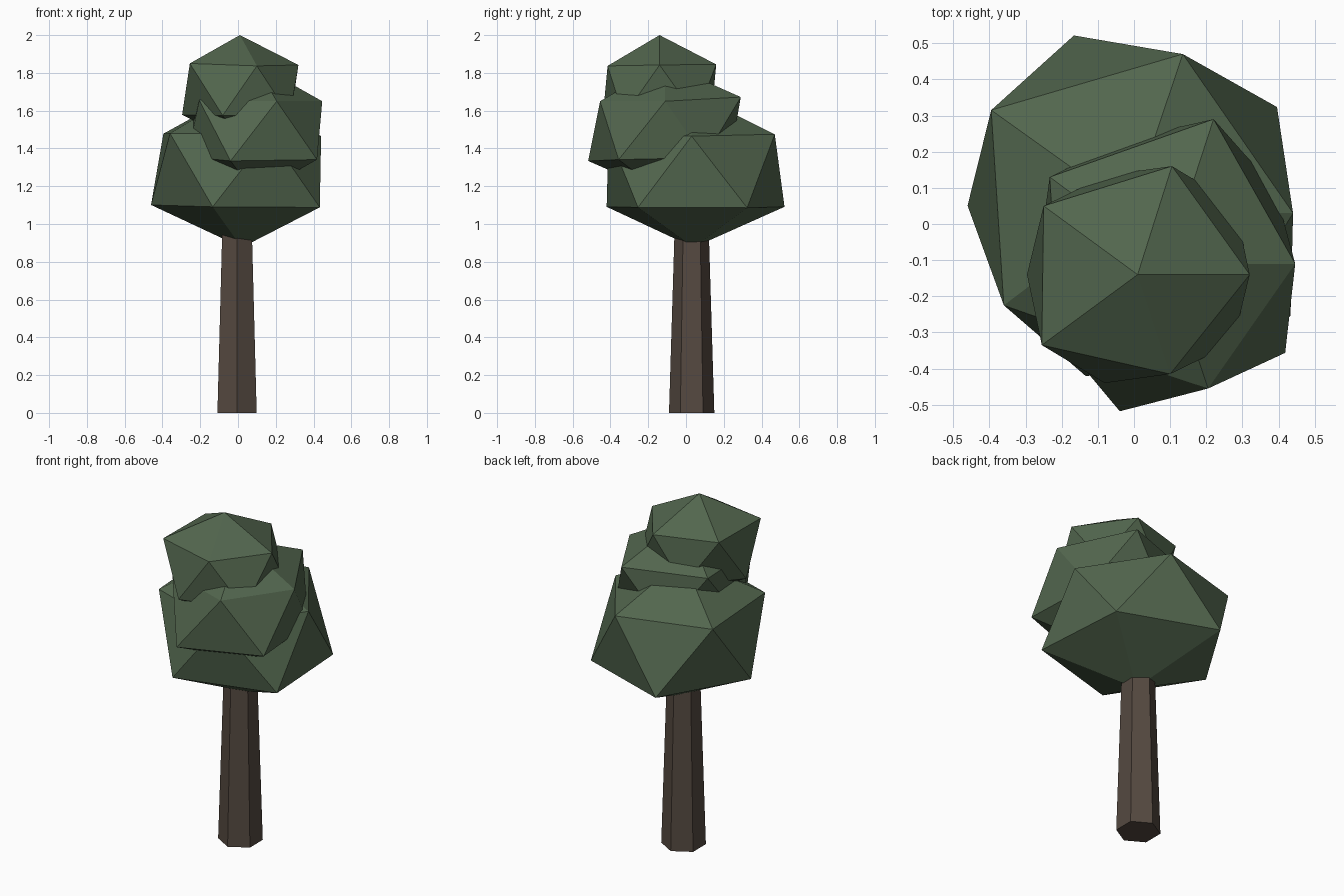
import bpy
import math
from mathutils import Vector

if "Cube" in bpy.data.objects:
    bpy.data.objects.remove(bpy.data.objects["Cube"])


def material(name, rgb):
    m = bpy.data.materials.new(name)
    m.diffuse_color = (*rgb, 1.0)
    m.use_nodes = True
    m.node_tree.nodes["Principled BSDF"].inputs["Base Color"].default_value = m.diffuse_color
    return m


def mesh_object(name, verts, faces, mat):
    me = bpy.data.meshes.new(name)
    me.from_pydata([tuple(v) for v in verts], [], faces)
    me.materials.append(mat)
    me.update()
    ob = bpy.data.objects.new(name, me)
    bpy.context.collection.objects.link(ob)
    return ob


def foliage(name, center, top, ring, flare, mat):
    """Squashed icosahedron: the lower half mirrors the upper ring through the centre."""
    c, t = Vector(center), Vector(top)
    upper = [Vector(p) for p in ring]
    lower = []
    for p in upper:
        d = p - c
        lower.append(c - Vector((d.x * flare, d.y * flare, d.z)))
    verts = upper + lower + [t, 2 * c - t]
    faces = []
    for i in range(5):
        j = (i + 1) % 5
        a, b = 5 + (i + 3) % 5, 5 + (i + 4) % 5
        faces += [(10, i, j), (i, a, j), (j, a, b), (11, 5 + j, 5 + i)]
    return mesh_object(name, verts, faces, mat)


leaf = material("leaf green", (0.085, 0.133, 0.076))
bark = material("bark brown", (0.090, 0.066, 0.051))

# Tapered six-sided trunk
trunk_verts = []
for z, r in ((0.0, 0.12), (1.05, 0.088)):
    for k in range(6):
        a = math.radians(30 + 60 * k)
        trunk_verts.append((-0.005 + r * math.cos(a), 0.03 + r * math.sin(a), z))
trunk_faces = [(k, (k + 1) % 6, 6 + (k + 1) % 6, 6 + k) for k in range(6)]
trunk_faces += [tuple(reversed(range(6))), tuple(range(6, 12))]
mesh_object("trunk", trunk_verts, trunk_faces, bark)

# Three overlapping clumps of leaves
foliage("lower_foliage", (0.005, 0.04, 1.283), (-0.01, 0.04, 1.69),
        [(0.44, 0.03, 1.465), (0.135, 0.47, 1.475), (-0.395, 0.315, 1.478),
         (-0.36, -0.225, 1.48), (0.165, -0.41, 1.475)], 1.07, leaf)

foliage("middle_foliage", (0.091, -0.112, 1.503), (0.09, -0.11, 1.85),
        [(0.446, -0.11, 1.65), (0.22, 0.29, 1.672), (-0.233, 0.13, 1.665),
         (-0.205, -0.32, 1.655), (0.205, -0.455, 1.65)], 1.01, leaf)

foliage("top_foliage", (0.012, -0.14, 1.71), (0.01, -0.14, 2.0),
        [(0.32, -0.14, 1.842), (0.105, 0.16, 1.845), (-0.25, 0.05, 1.85),
         (-0.255, -0.335, 1.85), (0.10, -0.415, 1.837)], 1.0, leaf)
